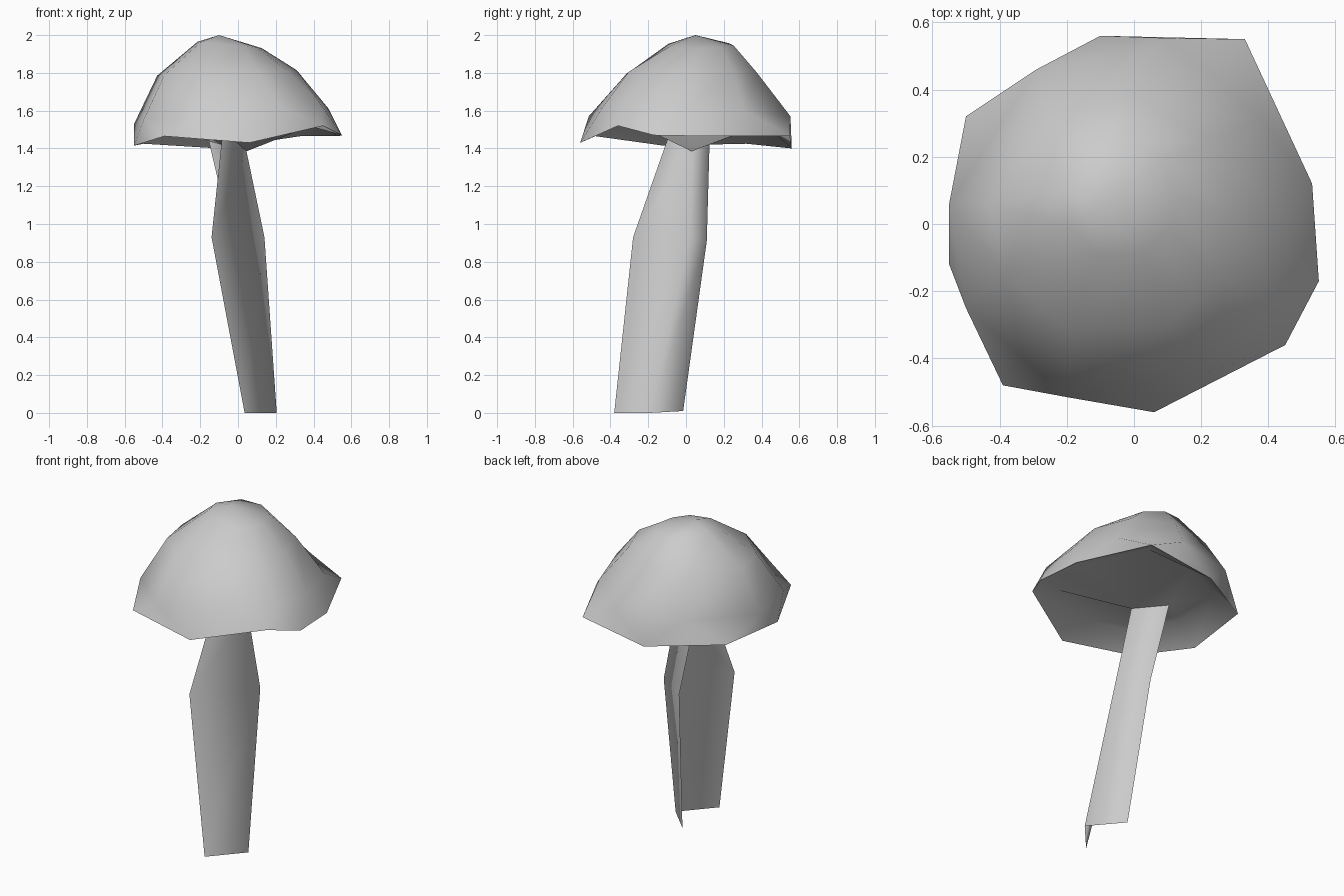
import bpy
import math

cube = bpy.data.objects.get("Cube")
if cube:
    bpy.data.objects.remove(cube, do_unlink=True)

grey = bpy.data.materials.new("plain_grey")
grey.use_nodes = True
grey.diffuse_color = (0.6, 0.6, 0.6, 1)
grey.node_tree.nodes["Principled BSDF"].inputs["Base Color"].default_value = (0.6, 0.6, 0.6, 1)


def build(name, verts, faces):
    """Make one smooth-shaded object."""
    mesh = bpy.data.meshes.new(name)
    mesh.from_pydata(verts, [], faces)
    mesh.materials.append(grey)
    for poly in mesh.polygons:
        poly.use_smooth = True
    mesh.update()
    obj = bpy.data.objects.new(name, mesh)
    bpy.context.collection.objects.link(obj)


def band(lower, upper, n, closed=True):
    """Quads between two runs of n vertices starting at the given indices."""
    return [(lower + i, lower + (i + 1) % n, upper + (i + 1) % n, upper + i)
            for i in range(n if closed else n - 1)]


# Wavy rim of the cap, counter-clockwise from the front
rim = [(0.06, -0.56, 1.43), (0.45, -0.36, 1.52), (0.55, -0.17, 1.47),
       (0.53, 0.12, 1.465), (0.33, 0.55, 1.465), (-0.1, 0.56, 1.4),
       (-0.5, 0.32, 1.425), (-0.55, -0.12, 1.415), (-0.39, -0.48, 1.465)]
# Shoulder of the cap, each point between two rim points
shoulder = [(0.22, -0.44, 1.62), (0.44, -0.25, 1.63), (0.48, 0.0, 1.61),
            (0.38, 0.31, 1.6), (0.1, 0.553, 1.57), (-0.29, 0.46, 1.57),
            (-0.55, 0.06, 1.53), (-0.5, -0.25, 1.55), (-0.2, -0.515, 1.57)]
n = len(rim)


def dome_ring(cx, cy, rx, ry, z, tilt):
    ring = []
    for x, y, _ in shoulder:
        a = math.atan2(y, x)
        dx = rx * math.cos(a)
        ring.append((cx + dx, cy + ry * math.sin(a), z + tilt * dx))
    return ring


# Cap dome: zigzag triangles at the rim, quads above, fan at the top
verts = (rim + shoulder + dome_ring(-0.06, 0.02, 0.37, 0.36, 1.8, 0.04)
         + dome_ring(-0.045, 0.075, 0.17, 0.18, 1.948, -0.1) + [(-0.1, 0.05, 2.0)])
faces = band(n, 2 * n, n) + band(2 * n, 3 * n, n)
for i in range(n):
    j = (i + 1) % n
    faces += [(i, j, n + i), (j, n + j, n + i), (3 * n + i, 3 * n + j, 4 * n)]
build("cap", verts, faces)

# Stem: two walls folded along one edge, open on the third side
stem_top = [(-0.08, -0.08, 1.5), (0.045, 0.03, 1.385), (-0.155, 0.125, 1.44)]
stem = [(0.035, -0.38, 0), (0.205, -0.19, 0), (0.035, -0.015, 0.01),
        (-0.14, -0.28, 0.93), (0.14, 0.02, 0.93), (-0.03, 0.11, 0.91)] + stem_top
build("stem", stem, band(0, 3, 3, False) + band(3, 6, 3, False))

# Underside: a hollow rising from the rim, then dipping to the stem top
hollow = [(0.75 * x, 0.75 * y, 1.53) for x, y, _ in rim]
corner = [0, 1, 1, 1, 1, 2, 2, 0, 0]
hub = 2 * n
faces = [tuple(reversed(f)) for f in band(0, n, n)] + [(hub + 2, hub + 1, hub)]
for i in range(n):
    j = (i + 1) % n
    a, b = hub + corner[i], hub + corner[j]
    faces.append((n + j, n + i, a))
    if a != b:
        faces.append((n + j, a, b))
build("cap_underside", rim + hollow + stem_top, faces)
